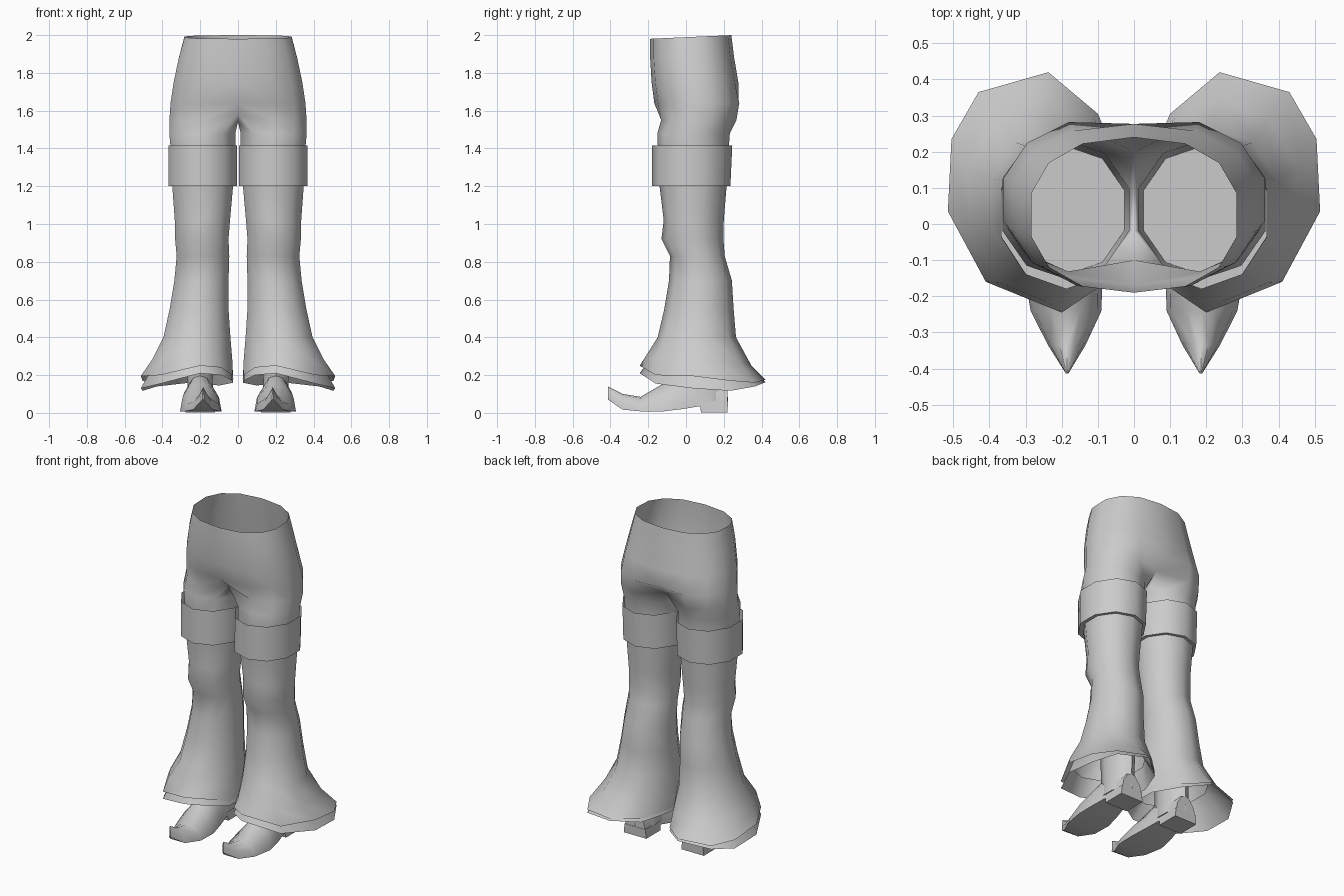
import bpy, bmesh, math

cube = bpy.data.objects.get("Cube")
if cube:
    bpy.data.objects.remove(cube, do_unlink=True)

grey = bpy.data.materials.new("plain grey")
grey.use_nodes = True
grey.diffuse_color = (0.6, 0.6, 0.6, 1)
grey.node_tree.nodes["Principled BSDF"].inputs["Base Color"].default_value = (0.6, 0.6, 0.6, 1)

SIDES = 10


def ring(z, x0, x1, y0, y1, lean=0):
    """Ten-sided oval that starts at the front and runs round the outside."""
    pts = []
    for i in range(SIDES):
        a = 2 * math.pi * i / SIDES
        y = (y0 + y1) / 2 - (y1 - y0) / 2 * math.cos(a)
        pts.append(((x0 + x1) / 2 + (x1 - x0) / 2 * math.sin(a) * 1.05, y, z + lean * y))
    return pts


def hip_row(z, width, y0, y1, lean=0, dip=0):
    """Half oval from the front centre to the back centre."""
    pts = []
    for i in range(8):
        a = math.pi * i / 7
        s, c = math.sin(a) ** 0.85, math.cos(a)
        y = (y0 + y1) / 2 - (y1 - y0) / 2 * math.copysign(abs(c) ** 0.85, c)
        if i == 7:
            y -= dip
        pts.append((width * s if 0 < i < 7 else 0, y, z + lean * y))
    return pts


def loft(bm, rows, closed=True, caps=()):
    made = [[bm.verts.new(p) for p in row] for row in rows]
    for a, b in zip(made, made[1:]):
        bridge(bm, a, b, closed)
    for k in caps:
        bm.faces.new(made[k])
    return made


def bridge(bm, a, b, closed=True):
    n = len(a)
    for i in range(n if closed else n - 1):
        j = (i + 1) % n
        bm.faces.new((a[i], a[j], b[j], b[i]))


def finish(name, bm, angle=40):
    """Make the object and mirror it to the other side."""
    bmesh.ops.recalc_face_normals(bm, faces=bm.faces)
    mesh = bpy.data.meshes.new(name)
    bm.to_mesh(mesh)
    bm.free()
    mesh.materials.append(grey)
    obj = bpy.data.objects.new(name, mesh)
    bpy.context.collection.objects.link(obj)
    bpy.ops.object.select_all(action="DESELECT")
    obj.select_set(True)
    bpy.context.view_layer.objects.active = obj
    bpy.ops.object.shade_smooth_by_angle(angle=math.radians(angle))
    mirror = obj.modifiers.new("mirror", "MIRROR")
    mirror.merge_threshold = 0.0005
    return obj


# Flared hem outline, with the heights of the outer and under layers
hem = [(.20, -.245, .25, .21), (.41, -.16, .20, .155), (.515, .035, .195, .13),
       (.505, .235, .17, .117), (.43, .365, .16, .14), (.237, .42, .175, .162),
       (.10, .305, .165, .145), (.025, .13, .18, .16), (.03, -.05, .20, .17),
       (.09, -.17, .24, .20)]

# Trousers: hips, crotch and legs in one skin
bm = bmesh.new()
hips = loft(bm, [hip_row(1.989, .29, -.19, .24, .045),
                 hip_row(1.88, .32, -.19, .255),
                 hip_row(1.75, .348, -.182, .277),
                 hip_row(1.64, .365, -.168, .302, dip=.025)], closed=False)
edge = hip_row(1.55, .371, -.15, .285)
edge[0], edge[7] = (0, -.10, 1.585), (0, .20, 1.575)
loop = [bm.verts.new(p) for p in edge]
bridge(bm, hips[-1], loop, closed=False)
loop = loop[1:] + [bm.verts.new((0, .12, 1.54)), bm.verts.new((0, -.02, 1.54)), loop[0]]
legs = loft(bm, [ring(1.48, .014, .364, -.152, .232),
                 ring(1.38, .014, .355, -.148, .225),
                 ring(1.2, .026, .348, -.14, .215),
                 ring(1.02, .042, .335, -.118, .2),
                 ring(.92, .05, .333, -.13, .198),
                 ring(.83, .046, .325, -.085, .205),
                 ring(.7, .05, .337, -.09, .243),
                 ring(.55, .05, .362, -.115, .252),
                 ring(.4, .04, .395, -.15, .265),
                 ring(.28, .03, .455, -.215, .345, -.08),
                 [(x, y, z) for x, y, z, _ in hem]])
bridge(bm, loop, legs[0])
finish("trousers", bm, 60)

# Under layer of the flare, showing below the hem
bm = bmesh.new()
loft(bm, [ring(.3, .045, .42, -.18, .29), [(x, y, z) for x, y, _, z in hem]])
finish("under_hem", bm, 60)

# Thigh bands, open at the top and closed below
bm = bmesh.new()
loft(bm, [ring(1.415, .006, .368, -.18, .245), ring(1.2, .006, .368, -.18, .235)], caps=(1,))
finish("thigh_band", bm)


def boot_section(y, z0, z1, w, cx):
    mid = z0 + (z1 - z0) * 0.5
    return [(cx - w, y, z0), (cx + w, y, z0), (cx + w * .88, y, mid),
            (cx + w * .4, y, z1 - (z1 - z0) * .1), (cx, y, z1),
            (cx - w * .4, y, z1 - (z1 - z0) * .1), (cx - w * .88, y, mid)]


# Boot feet with upturned pointed toes
bm = bmesh.new()
loft(bm, [boot_section(-.413, .07, .14, .004, .185),
          boot_section(-.335, .017, .1, .052, .186),
          boot_section(-.24, .008, .085, .098, .188),
          boot_section(-.12, .008, .155, .11, .197),
          boot_section(-.02, .02, .2, .095, .2),
          boot_section(.07, .035, .22, .075, .2),
          boot_section(.22, .035, .16, .07, .2)], caps=(0, -1))
finish("boot_foot", bm, 45)


def box_row(z, w, y0, y1):
    return [(.2 - w, y0, z), (.2 + w, y0, z), (.2 + w, y1, z), (.2 - w, y1, z)]


# Boot heels
bm = bmesh.new()
loft(bm, [box_row(.003, .078, .08, .22), box_row(.06, .072, .07, .222)], caps=(0, 1))
finish("boot_heel", bm)

# Boot shafts rising inside the flare
bm = bmesh.new()
loft(bm, [ring(z, .2 - w, .2 + w, y0, y1)
          for z, w, y0, y1 in ((.06, .078, -.02, .222), (.16, .066, -.03, .218), (.36, .07, -.03, .22))],
     caps=(0, 2))
finish("boot_shaft", bm, 45)
